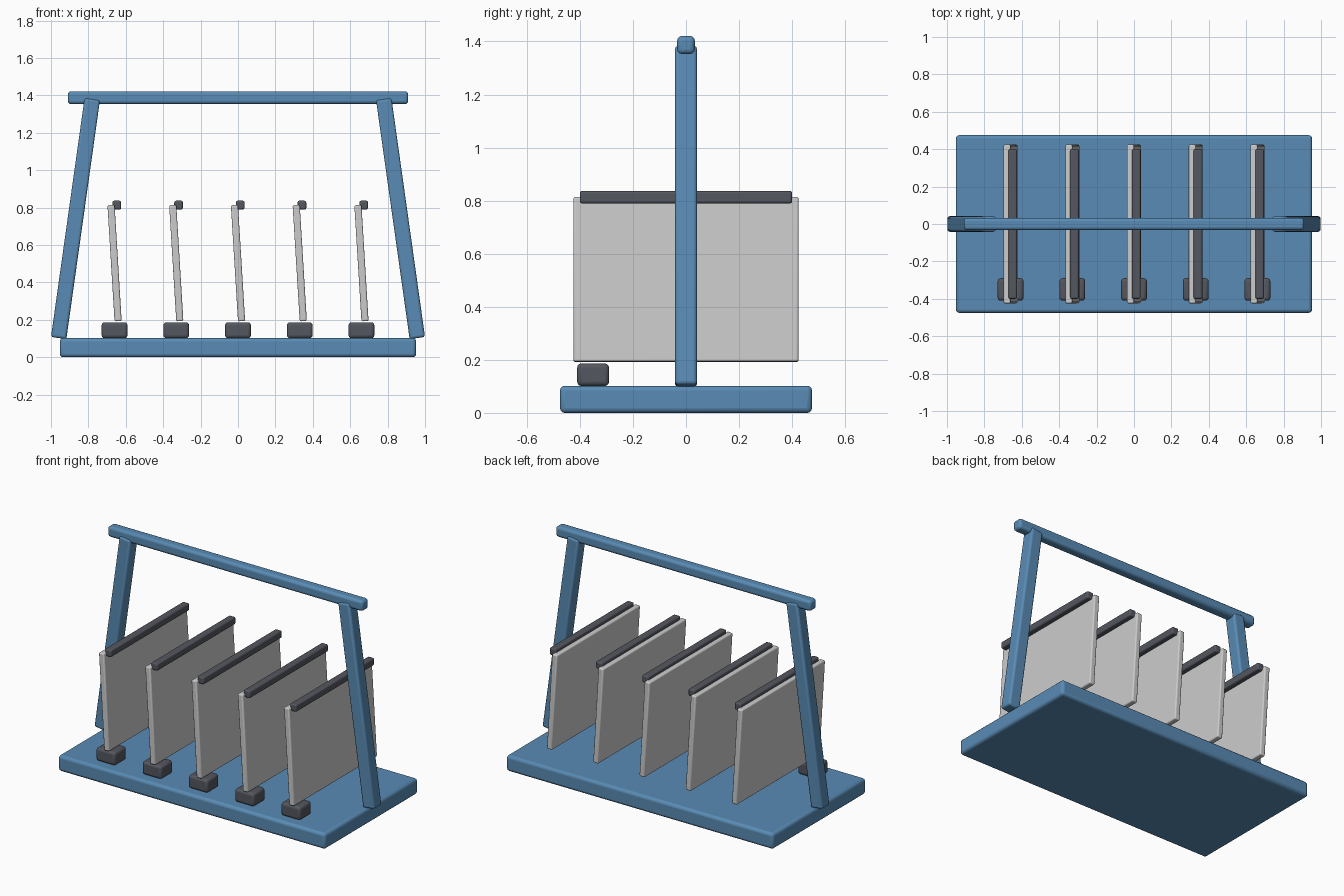
import bpy
from math import radians

if "Cube" in bpy.data.objects:
    bpy.data.objects.remove(bpy.data.objects["Cube"])


def material(name, rgb):
    mat = bpy.data.materials.new(name)
    mat.diffuse_color = (*rgb, 1)
    mat.use_nodes = True
    mat.node_tree.nodes["Principled BSDF"].inputs["Base Color"].default_value = mat.diffuse_color
    return mat


BLUE = material("blue_paint", (0.10, 0.26, 0.46))
DARK = material("dark_rubber", (0.09, 0.095, 0.115))


def box(name, size, loc, bevel, mat=None, tilt=0):
    """Rounded box, tilted about the y axis (degrees)."""
    bpy.ops.mesh.primitive_cube_add(size=1, location=loc)
    ob = bpy.context.object
    ob.name = name
    ob.scale = size
    bpy.ops.object.transform_apply(location=False, rotation=False, scale=True)
    ob.rotation_euler.y = radians(tilt)
    mod = ob.modifiers.new("rounded_edges", 'BEVEL')
    mod.width = bevel
    mod.segments = 3
    if mat:
        ob.data.materials.append(mat)
    bpy.ops.object.shade_smooth_by_angle(angle=radians(35))
    return ob


# Base plate
box("base", (1.905, 0.95, 0.102), (0, 0, 0.051), 0.018, BLUE)

# Leaning side posts and top rail
for side, label in ((-1, "left"), (1, "right")):
    box(label + "_post", (0.083, 0.083, 1.29), (side * 0.869, 0, 0.741),
        0.013, BLUE, tilt=-side * 8)
box("top_rail", (1.82, 0.066, 0.068), (0, 0, 1.387), 0.017, BLUE)

# Row of leaning panels, each with a front foot and a top edge strip
for i in range(5):
    x = (i - 2) * 0.33
    n = str(i + 1)
    box("panel_" + n, (0.038, 0.849, 0.622), (x, 0, 0.503), 0.008, tilt=-3.5)
    box("foot_" + n, (0.138, 0.12, 0.085), (x, -0.35, 0.144), 0.016, DARK)
    box("edge_strip_" + n, (0.046, 0.80, 0.047), (x + 0.012, 0, 0.813),
        0.009, DARK)
